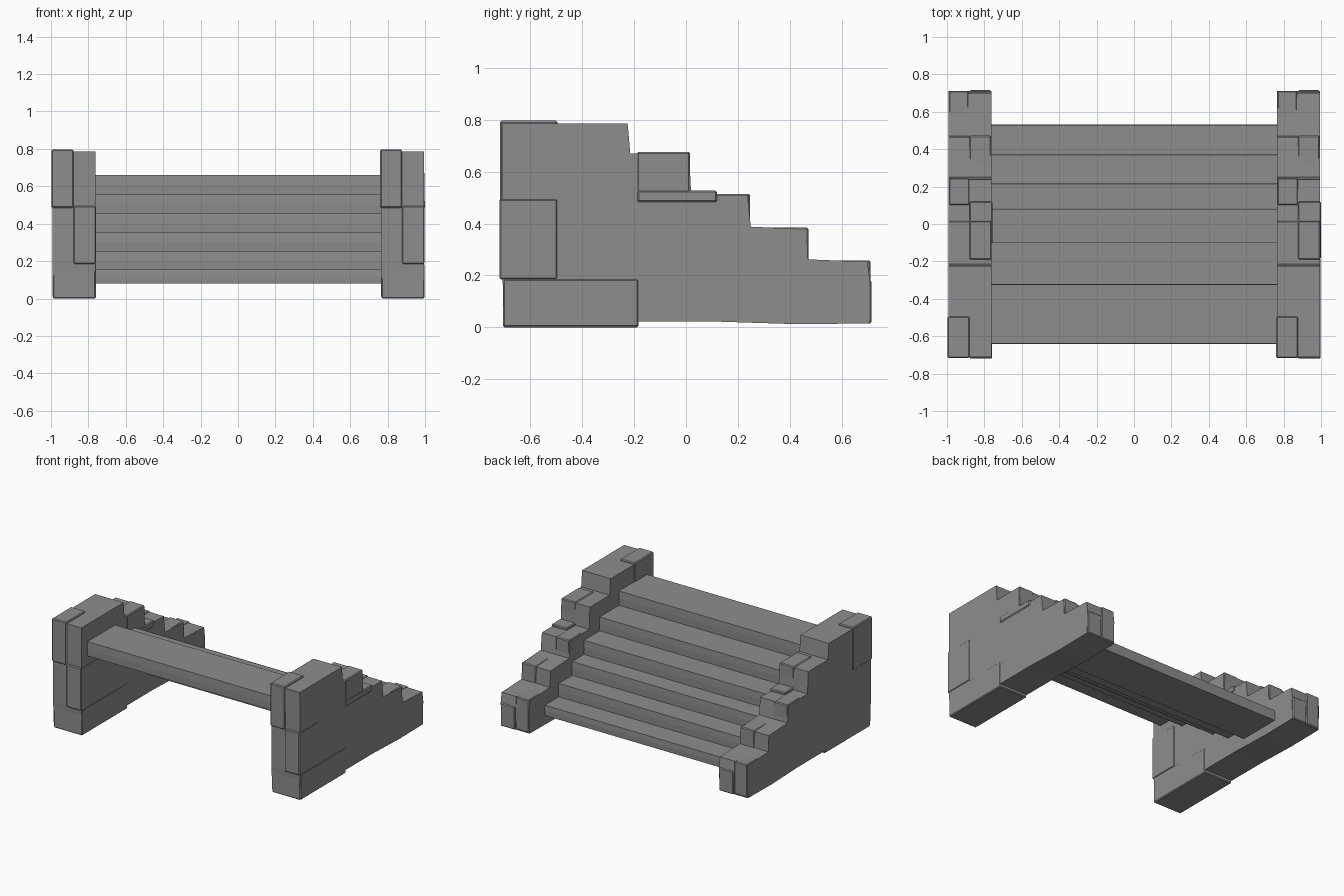
import bpy, bmesh

if "Cube" in bpy.data.objects:
    bpy.data.objects.remove(bpy.data.objects["Cube"])

SHIFT = 1.757  # the right wall is a moved copy of the left one

stone_grey = bpy.data.materials.new("dark_stone")
stone_grey.diffuse_color = (0.27, 0.27, 0.27, 1.0)
stone_grey.use_nodes = True
stone_grey.node_tree.nodes["Principled BSDF"].inputs["Base Color"].default_value = stone_grey.diffuse_color


def prism(name, profile, x0, x1, bevel=0.0):
    """Extrude a (y, z) outline along x."""
    bm = bmesh.new()
    face = bm.faces.new([bm.verts.new((x0, y, z)) for y, z in profile])
    ext = bmesh.ops.extrude_face_region(bm, geom=[face])
    moved = [g for g in ext["geom"] if isinstance(g, bmesh.types.BMVert)]
    bmesh.ops.translate(bm, verts=moved, vec=(x1 - x0, 0, 0))
    bmesh.ops.recalc_face_normals(bm, faces=bm.faces)
    if bevel:
        bmesh.ops.bevel(bm, geom=bm.edges[:], offset=bevel, segments=1, affect='EDGES')
    me = bpy.data.meshes.new(name)
    bm.to_mesh(me)
    bm.free()
    me.materials.append(stone_grey)
    ob = bpy.data.objects.new(name, me)
    bpy.context.collection.objects.link(ob)
    return ob


def block(name, x0, x1, y0, y1, z0, z1, bevel=0.006):
    return prism(name, [(y0, z0), (y1, z0), (y1, z1), (y0, z1)], x0, x1, bevel)


# Stepped wall outline, slightly uneven like rough stone
WALL = [(-0.70, 0.02), (-0.18, 0.022), (0.12, 0.022), (0.43, 0.012), (0.705, 0.015),
        (0.71, 0.18), (0.70, 0.253), (0.47, 0.262), (0.465, 0.378), (0.25, 0.388),
        (0.237, 0.51), (0.02, 0.512), (0.012, 0.67), (-0.215, 0.67), (-0.225, 0.786),
        (-0.71, 0.786), (-0.708, 0.19)]

# Raised stones: x0, x1, y0, y1, z0, z1 (those inside the wall's width sit flush at the sides)
STONES = [
    ("top_front_stone", -0.997, -0.88, -0.717, -0.495, 0.485, 0.797),
    ("middle_front_stone", -0.88, -0.759, -0.72, -0.495, 0.185, 0.495),
    ("base_stone", -0.99, -0.76, -0.706, -0.183, 0.0, 0.187),
    ("ledge_stone", -0.88, -0.757, -0.187, 0.12, 0.483, 0.527),
    ("upper_step_stone", -0.88, -0.761, -0.19, 0.016, 0.5, 0.676),
    ("middle_step_stone", -0.99, -0.88, 0.10, 0.247, 0.35, 0.515),
    ("lower_step_stone", -0.88, -0.765, 0.26, 0.472, 0.2, 0.385),
    ("back_stone", -0.88, -0.765, 0.42, 0.716, 0.015, 0.182),
    ("back_outer_stone", -0.99, -0.885, 0.48, 0.712, 0.02, 0.258),
]

for side, dx in (("left", 0.0), ("right", SHIFT)):
    prism(f"{side}_wall", WALL, -0.992 + dx, -0.763 + dx)
    for name, x0, x1, *rest in STONES:
        block(f"{side}_{name}", x0 + dx, x1 + dx, *rest)

# Six overlapping treads, with a faint crease along front and back
levels = [0.08, 0.155, 0.252, 0.352, 0.455, 0.556, 0.66]
backs = [0.53, 0.37, 0.215, 0.08, -0.10, -0.323]
for i, yb in enumerate(backs):
    z0, z1 = levels[i], levels[i + 1]
    zm, yf = (z0 + z1) / 2, yb - 0.317
    prism(f"tread_{i + 1}",
          [(yf, z0), (yb, z0), (yb + 0.002, zm), (yb, z1), (yf, z1), (yf - 0.002, zm)],
          -0.80, 0.80)
